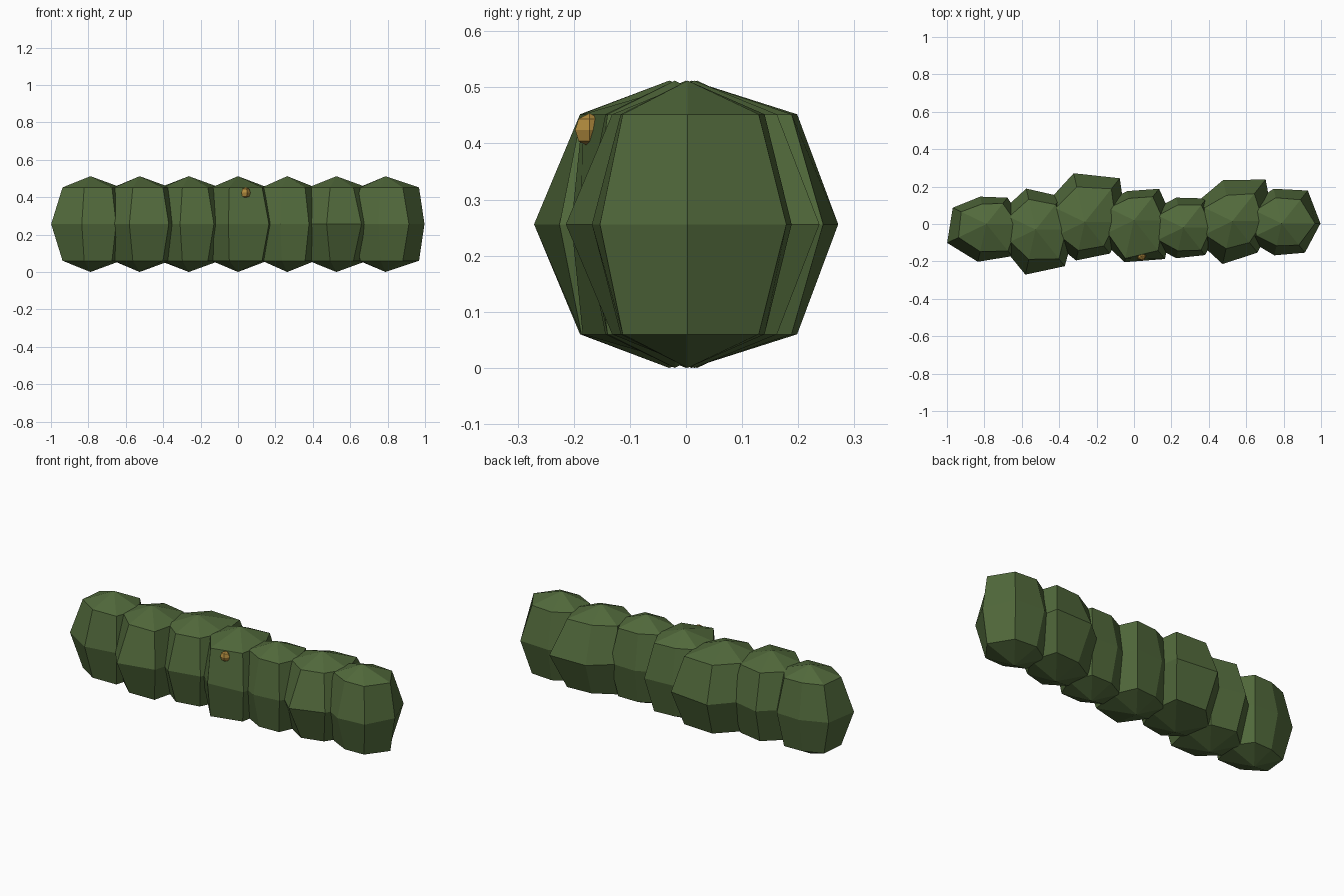
import bpy, bmesh, math
from mathutils import Vector

cube = bpy.data.objects.get("Cube")
if cube:
    bpy.data.objects.remove(cube)


def material(name, rgb):
    mat = bpy.data.materials.new(name)
    mat.use_nodes = True
    mat.diffuse_color = (*rgb, 1)
    mat.node_tree.nodes["Principled BSDF"].inputs["Base Color"].default_value = (*rgb, 1)
    return mat


def lumpy_ball(name, centre, radii, widths, ring_height, pole, mat):
    """Faceted ball: uneven equator, a narrower ring above and below, two poles."""
    bm = bmesh.new()
    count = len(radii)
    top = bm.verts.new((0, 0, pole))
    bottom = bm.verts.new((0, 0, -pole))
    ring = [radius * width for radius, width in zip(radii, widths)]
    loops = []
    for sizes, height in ((ring, ring_height), (radii, 0), (ring, -ring_height)):
        loop = []
        for i, size in enumerate(sizes):
            angle = math.tau * i / count
            loop.append(bm.verts.new((size * math.cos(angle),
                                      size * math.sin(angle), height)))
        loops.append(loop)
    for i in range(count):
        j = (i + 1) % count
        bm.faces.new((top, loops[0][i], loops[0][j]))
        for upper, lower in zip(loops, loops[1:]):
            bm.faces.new((upper[i], lower[i], lower[j], upper[j]))
        bm.faces.new((bottom, loops[-1][j], loops[-1][i]))
    bmesh.ops.recalc_face_normals(bm, faces=bm.faces)
    mesh = bpy.data.meshes.new(name)
    bm.to_mesh(mesh)
    bm.free()
    mesh.materials.append(mat)
    obj = bpy.data.objects.new(name, mesh)
    obj.location = Vector(centre)
    bpy.context.collection.objects.link(obj)


leaf_green = material("leaf_green", (0.083, 0.142, 0.044))
berry_orange = material("berry_orange", (0.46, 0.27, 0.05))

# Hedge: a row of uneven seven-sided clumps
# (y offset, equator radii around z, ring width at each radius)
clumps = [
    (0, (.21, .18, .15, .20, .233, .207, .22), (.78, .78, .73, .75, .71, .73, .84)),
    (-.03, (.21, .225, .225, .21, .20, .247, .25), (.78, .76, .74, .75, .75, .66, .80)),
    (.01, (.22, .30, .268, .23, .21, .21, .215), (.75, .76, .72, .75, .75, .74, .76)),
    (.02, (.21, .215, .16, .20, .21, .23, .265), (.75, .75, .75, .75, .75, .91, .78)),
    (-.02, (.20, .20, .165, .20, .20, .167, .187), (.75, .78, .76, .75, .75, .76, .82)),
    (.015, (.22, .285, .225, .22, .22, .235, .215), (.75, .66, .63, .75, .75, .64, .68)),
    (.003, (.208, .225, .19, .21, .20, .175, .20), (.86, .72, .74, .75, .75, .70, .74)),
]
half_height = 0.256
spacing = 0.263
for n, (offset, radii, widths) in enumerate(clumps):
    lumpy_ball(f"hedge_clump_{n + 1}", ((n - 3) * spacing, offset, half_height),
               radii, widths, 0.196, half_height, leaf_green)

# Single berry on the front of the middle clump
lumpy_ball("berry", (0.04, -0.172, 0.424), [0.027] * 5, [0.75] * 5, 0.02, 0.03, berry_orange)
